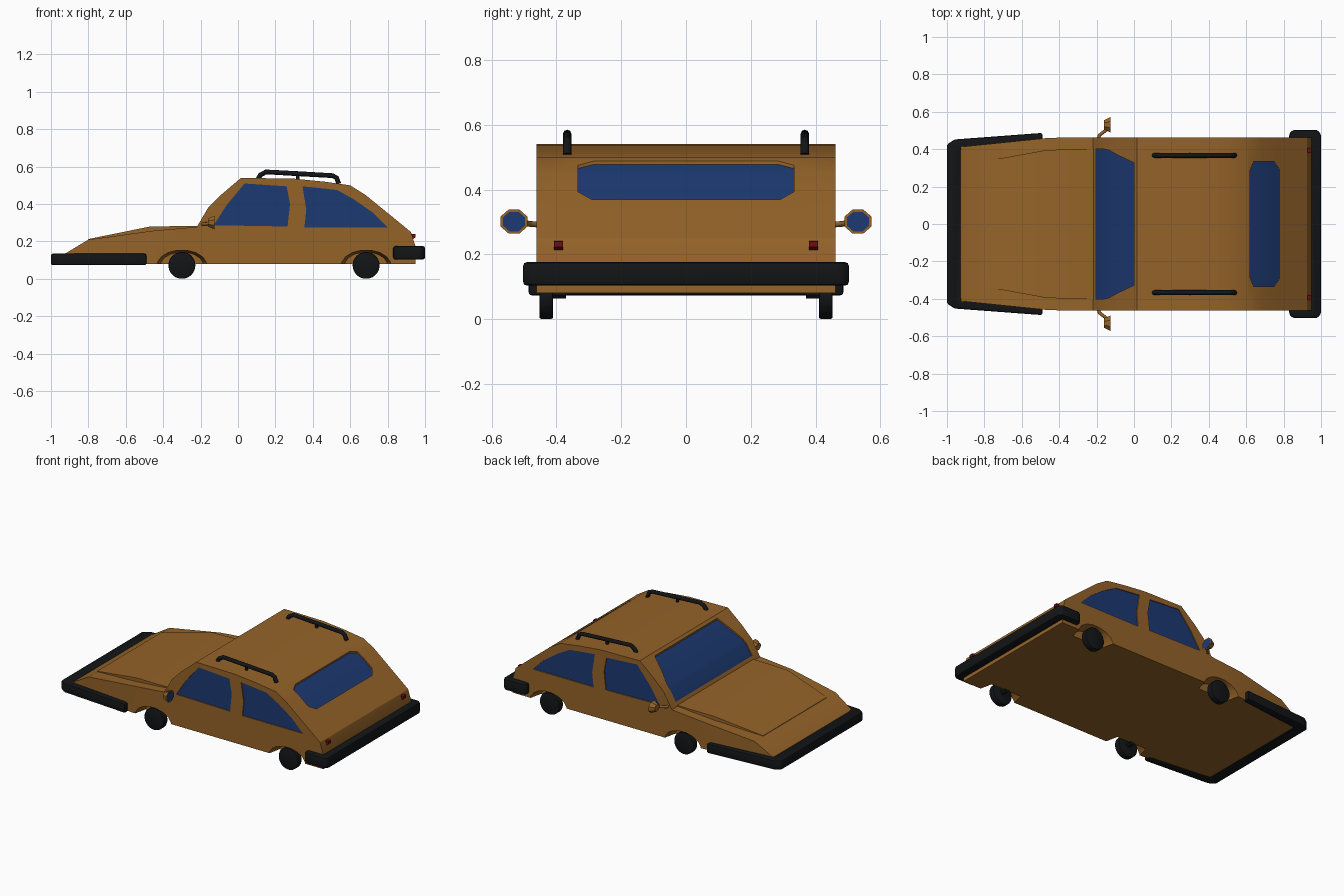
import bpy, bmesh, math
from mathutils import Vector, Matrix

if "Cube" in bpy.data.objects:
    bpy.data.objects.remove(bpy.data.objects["Cube"])


def material(name, rgb):
    m = bpy.data.materials.new(name)
    m.diffuse_color = (*rgb, 1)
    m.use_nodes = True
    m.node_tree.nodes["Principled BSDF"].inputs["Base Color"].default_value = m.diffuse_color
    return m


PAINT = material("paint", (0.30, 0.125, 0.022))
GLASS = material("glass", (0.012, 0.042, 0.17))
RUBBER = material("rubber", (0.006, 0.007, 0.008))
RED = material("red", (0.16, 0.004, 0.006))


def finish(bm, name, mat, bevel=0, angle=25):
    bmesh.ops.recalc_face_normals(bm, faces=bm.faces[:])
    if bevel:
        sharp = [e for e in bm.edges if e.calc_face_angle(0) > 0.3]
        bmesh.ops.bevel(bm, geom=sharp, offset=bevel, segments=2, profile=0.5, affect='EDGES')
    me = bpy.data.meshes.new(name)
    bm.to_mesh(me)
    bm.free()
    ob = bpy.data.objects.new(name, me)
    bpy.context.collection.objects.link(ob)
    if mat:
        me.materials.append(mat)
    smooth(ob, angle)
    return ob


def smooth(ob, angle=25):
    bpy.ops.object.select_all(action='DESELECT')
    bpy.context.view_layer.objects.active = ob
    ob.select_set(True)
    bpy.ops.object.shade_smooth_by_angle(angle=math.radians(angle))


def loft(name, rows, mat):
    """Rows of (x, half width, z low, z high), joined front to back."""
    bm = bmesh.new()
    rings = [[bm.verts.new(p) for p in ((x, -w, a), (x, w, a), (x, w, b), (x, -w, b))]
             for x, w, a, b in rows]
    for r, s in zip(rings, rings[1:]):
        for i in range(4):
            j = (i + 1) % 4
            bm.faces.new((r[i], r[j], s[j], s[i]))
    bm.faces.new(rings[0])
    bm.faces.new(rings[-1])
    return finish(bm, name, mat)


def prism(name, pts, depth, mat, bevel=0):
    """Closed polygon of 3D points, extruded by a vector."""
    bm = bmesh.new()
    f = bm.faces.new([bm.verts.new(p) for p in pts])
    ext = bmesh.ops.extrude_face_region(bm, geom=[f])
    top = [v for v in ext["geom"] if isinstance(v, bmesh.types.BMVert)]
    bmesh.ops.translate(bm, verts=top, vec=Vector(depth))
    return finish(bm, name, mat, bevel)


def cone(name, p, q, r1, r2, sides, mat, scale=(1, 1, 1), bevel=0):
    """Cylinder or cone between two points; scale squashes it about its middle."""
    p, q = Vector(p), Vector(q)
    bm = bmesh.new()
    rot = (q - p).to_track_quat('Z', 'Y').to_matrix().to_4x4()
    bmesh.ops.create_cone(bm, cap_ends=True, segments=sides, radius1=r1, radius2=r2,
                          depth=(q - p).length,
                          matrix=Matrix.Translation((p + q) / 2) @ Matrix.Diagonal((*scale, 1)) @ rot
                          @ Matrix.Rotation(math.pi / sides, 4, 'Z'))
    return finish(bm, name, mat, bevel, 35)


def tube(name, pts, radius, mat):
    cu = bpy.data.curves.new(name, 'CURVE')
    cu.dimensions, cu.bevel_depth, cu.bevel_resolution, cu.use_fill_caps = '3D', radius, 2, True
    sp = cu.splines.new('POLY')
    sp.points.add(len(pts) - 1)
    for point, co in zip(sp.points, pts):
        point.co = (*co, 1)
    ob = bpy.data.objects.new(name, cu)
    bpy.context.collection.objects.link(ob)
    cu.materials.append(mat)
    bpy.ops.object.select_all(action='DESELECT')
    bpy.context.view_layer.objects.active = ob
    ob.select_set(True)
    bpy.ops.object.convert(target='MESH')
    smooth(bpy.context.object, 50)


def cut(ob, cutter):
    m = ob.modifiers.new("cut", 'BOOLEAN')
    m.operation, m.solver, m.object = 'DIFFERENCE', 'EXACT', cutter
    bpy.ops.object.select_all(action='DESELECT')
    bpy.context.view_layer.objects.active = ob
    ob.select_set(True)
    bpy.ops.object.modifier_apply(modifier=m.name)
    bpy.data.objects.remove(cutter)


# Body: side outline from nose to tail, with a tapering nose
outline = [(-0.94, 0.11), (-0.925, 0.135), (-0.80, 0.21), (-0.45, 0.258), (-0.22, 0.278),
           (-0.16, 0.38), (-0.09, 0.45), (0.016, 0.54), (0.30, 0.536), (0.46, 0.52), (0.60, 0.50),
           (0.68, 0.45), (0.76, 0.385), (0.84, 0.32), (0.925, 0.25), (0.95, 0.17)]


def top_z(x):
    for (x0, z0), (x1, z1) in zip(outline, outline[1:]):
        if x0 <= x <= x1:
            return z0 + (z1 - z0) * (x - x0) / (x1 - x0)


body = loft("body", [(x, 0.462 - 0.05 * max(0, min(1, (-0.44 - x) / 0.49)), 0.08, z)
                     for x, z in outline], PAINT)

# Raised hood panel
loft("hood", [(-0.80, 0.335, 0.18, 0.213), (-0.47, 0.395, 0.2, 0.28),
              (-0.33, 0.40, 0.2, 0.282), (-0.21, 0.40, 0.2, 0.284)], PAINT)

# Front and rear glass, sunk into the sloping panels
for name, rows in (("windshield", [(-0.205, 0.40), (-0.16, 0.40), (-0.135, 0.395),
                                   (-0.09, 0.37), (0.0, 0.327)]),
                   ("rear_window", [(0.62, 0.285), (0.64, 0.333), (0.68, 0.333),
                                    (0.75, 0.333), (0.78, 0.29)])):
    cut(body, loft("cutter", [(x, w, top_z(x) - 0.012, top_z(x) + 0.1) for x, w in rows], None))
    loft(name, [(x, w, top_z(x) - 0.03, top_z(x) - 0.01) for x, w in rows], GLASS)

front_pane = [(-0.13, 0.287), (-0.06, 0.395), (0.035, 0.51), (0.26, 0.495),
              (0.278, 0.40), (0.265, 0.28)]
rear_pane = [(0.345, 0.495), (0.47, 0.482), (0.53, 0.475), (0.62, 0.425), (0.72, 0.355),
             (0.80, 0.275), (0.355, 0.275), (0.365, 0.37)]
tail = []
for s in (1, -1):
    side = "left" if s < 0 else "right"

    # Side windows
    for name, pane in (("front", front_pane), ("rear", rear_pane)):
        cut(body, prism("cutter", [(x, s * 0.454, z) for x, z in pane], (0, s * 0.1, 0), None))
        prism(f"{name}_window_{side}", [(x, s * 0.44, z) for x, z in pane],
              (0, s * 0.016, 0), GLASS)

    # Wheel arches and wheels
    for name, x in (("front", -0.30), ("rear", 0.685)):
        cut(body, cone("cutter", (x, s * 0.38, 0.072), (x, s * 0.50, 0.072), 0.115, 0.142, 16,
                       None, (1, 1, 0.62)))
        cone(f"{name}_wheel_{side}", (x, s * 0.41, 0.0725), (x, s * 0.453, 0.0725),
             0.0725, 0.0725, 20, RUBBER, bevel=0.006)
        cone(f"{name}_axle_{side}", (x, s * 0.37, 0.0825), (x, s * 0.42, 0.0825),
             0.02, 0.02, 8, RUBBER)

    # Wing mirror: arm, shell and glass
    tube(f"mirror_arm_{side}", [(-0.19, s * 0.455, 0.292), (-0.185, s * 0.475, 0.293),
                                (-0.165, s * 0.49, 0.295), (-0.145, s * 0.505, 0.298)],
         0.009, PAINT)
    cone(f"mirror_shell_{side}", (-0.16, s * 0.531, 0.301), (-0.126, s * 0.531, 0.301),
         0.026, 0.045, 8, PAINT, (1, 1, 0.88))
    cone(f"mirror_glass_{side}", (-0.135, s * 0.531, 0.301), (-0.1245, s * 0.531, 0.301),
         0.037, 0.037, 8, GLASS, (1, 1, 0.88))

    # Roof rail with middle post
    y = s * 0.367
    tube(f"roof_rail_{side}", [(0.105, y, 0.53), (0.12, y, 0.556), (0.15, y, 0.572),
                               (0.33, y, 0.562), (0.505, y, 0.552), (0.527, y, 0.54),
                               (0.539, y, 0.508)], 0.013, RUBBER)
    tube(f"rail_post_{side}", [(0.32, y, 0.53), (0.32, y, 0.565)], 0.01, RUBBER)

    # Tail light
    prism(f"tail_light_{side}", [(0.90, s * 0.38, 0.243), (0.948, s * 0.38, 0.24),
                                 (0.948, s * 0.38, 0.222), (0.93, s * 0.38, 0.208),
                                 (0.90, s * 0.38, 0.208)], (0, s * 0.027, 0), RED)


# Wrap-around bumpers: half outline mirrored across the car
def bumper(name, half, z0, z1, bevel):
    pts = half + [(x, -y) for x, y in reversed(half)]
    prism(name, [(x, y, z0) for x, y in pts], (0, 0, z1 - z0), RUBBER, bevel)


bumper("front_bumper", [(-0.925, 0.39), (-0.49, 0.44), (-0.49, 0.487), (-0.96, 0.452),
                        (-1.0, 0.425)], 0.073, 0.135, 0.01)
bumper("rear_bumper", [(0.94, 0.44), (0.83, 0.445), (0.83, 0.485), (0.85, 0.503),
                       (0.98, 0.503), (1.0, 0.48)], 0.103, 0.176, 0.012)
smooth(body, 25)
